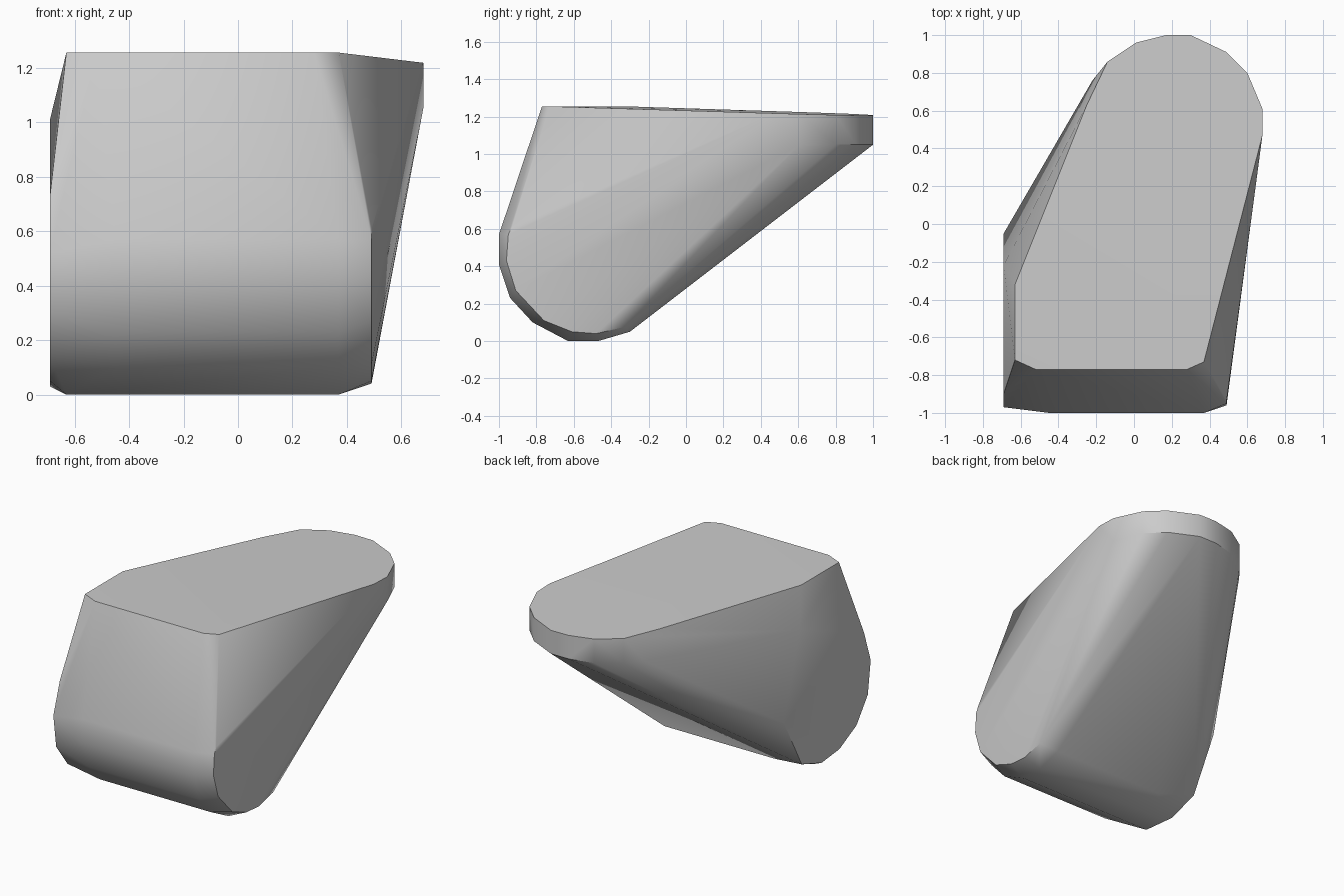
import bpy
import bmesh
import math

default_cube = bpy.data.objects.get("Cube")
if default_cube:
    bpy.data.objects.remove(default_cube, do_unlink=True)


def grey_material(name, value):
    material = bpy.data.materials.new(name)
    material.use_nodes = True
    colour = (value, value, value, 1)
    material.diffuse_color = colour
    material.node_tree.nodes["Principled BSDF"].inputs["Base Color"].default_value = colour
    return material


def across(x, profile):
    """Place a side profile of (y, z) points at one x position."""
    return [(x, y, z) for y, z in profile]


def top_height(x, y):
    """The top is level at the front and dips gently to the back."""
    return min(1.255, 1.24 - 0.03 * y - 0.012 * x)


def hull_object(name, points, material):
    """Wrap a tight skin around the guide points and merge its flat areas."""
    bm = bmesh.new()
    for point in points:
        bm.verts.new(point)
    hull = bmesh.ops.convex_hull(bm, input=bm.verts[:])
    spare = [g for g in set(hull["geom_interior"] + hull["geom_unused"])
             if isinstance(g, bmesh.types.BMVert)]
    bmesh.ops.delete(bm, geom=spare, context="VERTS")
    bmesh.ops.dissolve_limit(bm, angle_limit=math.radians(1.5),
                             verts=bm.verts[:], edges=bm.edges[:])
    bmesh.ops.recalc_face_normals(bm, faces=bm.faces[:])
    mesh = bpy.data.meshes.new(name)
    bm.to_mesh(mesh)
    bm.free()
    mesh.materials.append(material)
    obj = bpy.data.objects.new(name, mesh)
    bpy.context.collection.objects.link(obj)
    return obj


# Rounded front roll, running from side to side
roll = [(-1, 0.57), (-1, 0.41), (-0.94, 0.23), (-0.82, 0.1),
        (-0.63, 0), (-0.47, 0), (-0.3, 0.05)]

# Flat end caps of the roll
small_cap = [(-0.93, 0.61), (-0.95, 0.57), (-0.96, 0.43), (-0.91, 0.27),
             (-0.76, 0.11), (-0.61, 0.05), (-0.48, 0.04), (-0.33, 0.075)]
large_cap = [(-0.9, 0.73), (-0.97, 0.52), (-0.94, 0.3), (-0.82, 0.14),
             (-0.64, 0.05), (-0.45, 0.03), (-0.24, 0.1),
             (-0.05, 0.45), (-0.22, 1.01)]

# Top outline: squared front and rounded back
top_front = [(0.37, -0.73), (0.28, -0.77), (-0.52, -0.77),
             (-0.63, -0.72), (-0.63, -0.32)]
top_back = [(-0.25, 0.63), (-0.14, 0.86), (0.01, 0.96), (0.17, 1),
            (0.3, 1), (0.49, 0.91), (0.6, 0.8), (0.68, 0.61), (0.68, 0.47)]

# Upright band under the rounded back
band_bottom = [(x, y, 1.05) for x, y in top_back[1:-1]] + [(-0.22, 0.76, 1.05)]

points = across(-0.45, roll) + across(0.37, roll) + across(-0.63, roll[4:6])
points += across(0.49, small_cap) + across(-0.69, large_cap)
points += [(x, y, top_height(x, y)) for x, y in top_front + top_back]
points += band_bottom

body = hull_object("wedge_body", points, grey_material("plain grey", 0.6))

# Smooth rounded sides with crisp rims
bpy.ops.object.select_all(action="DESELECT")
body.select_set(True)
bpy.context.view_layer.objects.active = body
bpy.ops.object.shade_smooth_by_angle(angle=math.radians(33))
